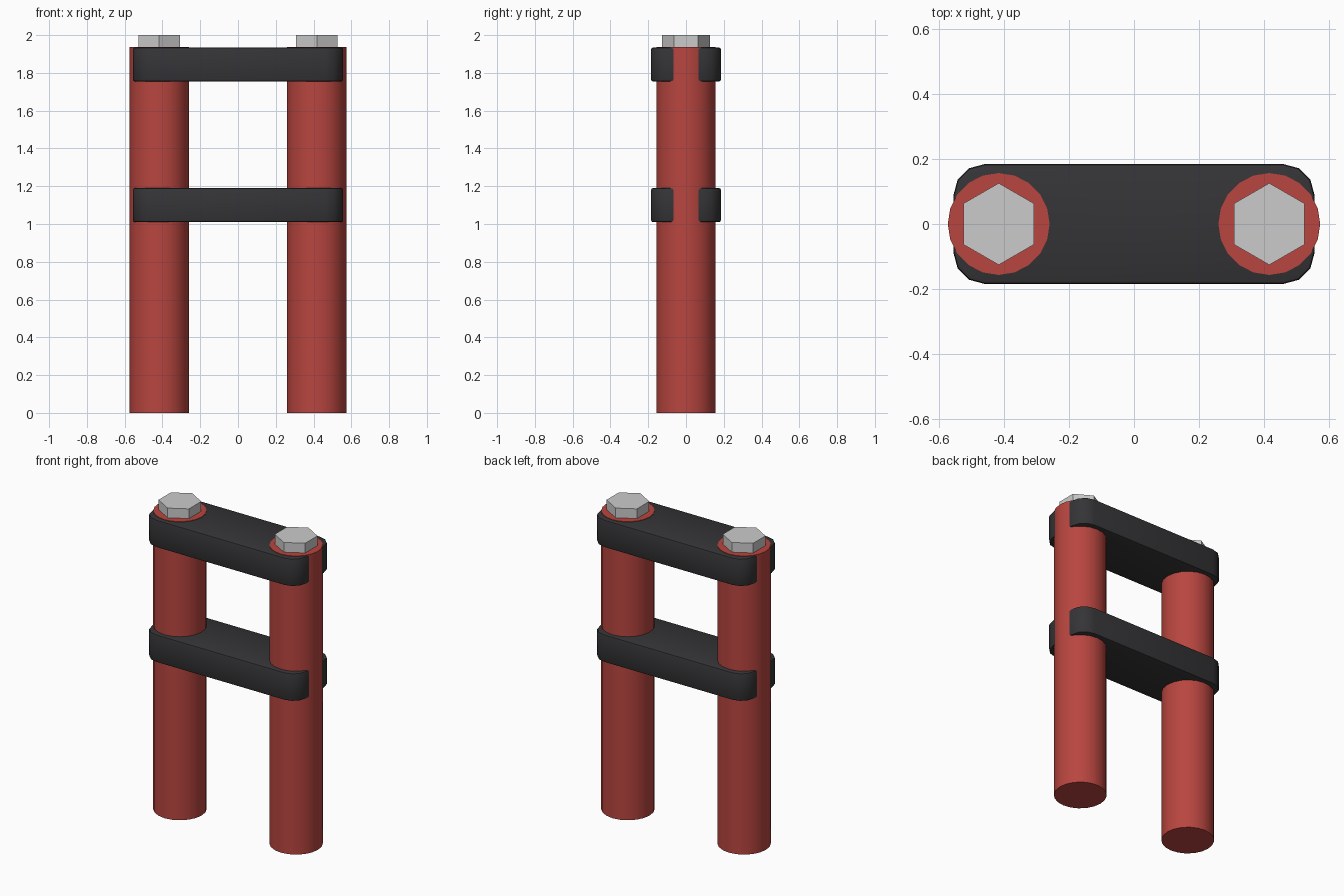
import bpy, bmesh, math

if "Cube" in bpy.data.objects:
    bpy.data.objects.remove(bpy.data.objects["Cube"])

POST_X = 0.417


def material(name, color):
    m = bpy.data.materials.new(name)
    m.diffuse_color = color
    m.use_nodes = True
    m.node_tree.nodes["Principled BSDF"].inputs["Base Color"].default_value = m.diffuse_color
    return m


red = material("red_paint", (0.48, 0.06, 0.05, 1))
black = material("black_rubber", (0.035, 0.035, 0.038, 1))


def smooth(obj, angle):
    bpy.ops.object.select_all(action='DESELECT')
    obj.select_set(True)
    bpy.context.view_layer.objects.active = obj
    bpy.ops.object.shade_smooth_by_angle(angle=math.radians(angle))


def prism(name, sides, radius, x, z0, z1, turn=0.0):
    bpy.ops.mesh.primitive_cylinder_add(vertices=sides, radius=radius, depth=z1 - z0,
                                        location=(x, 0, (z0 + z1) / 2), rotation=(0, 0, turn))
    obj = bpy.context.object
    obj.name = name
    return obj


def crossbar(name, z0, z1, half_x=0.557, half_y=0.185, r=0.098, steps=3):
    # Rounded rectangle outline, extruded upward
    bm = bmesh.new()
    verts = []
    for quarter, (sx, sy) in enumerate([(1, 1), (-1, 1), (-1, -1), (1, -1)]):
        for i in range(steps + 1):
            a = (quarter + i / steps) * math.pi / 2
            verts.append(bm.verts.new((sx * (half_x - r) + r * math.cos(a),
                                       sy * (half_y - r) + r * math.sin(a), z0)))
    base = bm.faces.new(verts)
    top = bmesh.ops.extrude_face_region(bm, geom=[base], use_keep_orig=True)
    bmesh.ops.translate(bm, vec=(0, 0, z1 - z0),
                        verts=[v for v in top["geom"] if isinstance(v, bmesh.types.BMVert)])
    # Soft rims at the top and bottom
    rims = [e for e in bm.edges if abs(e.verts[0].co.z - e.verts[1].co.z) < 1e-5]
    bmesh.ops.bevel(bm, geom=rims, offset=0.01, segments=2, profile=0.5, affect='EDGES')
    bmesh.ops.recalc_face_normals(bm, faces=bm.faces)
    mesh = bpy.data.meshes.new(name)
    bm.to_mesh(mesh)
    bm.free()
    obj = bpy.data.objects.new(name, mesh)
    bpy.context.collection.objects.link(obj)
    obj.data.materials.append(black)
    smooth(obj, 35)


# Round posts with hexagonal bolt heads
for side, x in (("left", -POST_X), ("right", POST_X)):
    post = prism(side + "_post", 20, 0.157, x, 0, 1.937)
    post.data.materials.append(red)
    smooth(post, 35)
    prism(side + "_bolt_head", 6, 0.126, x, 1.93, 2.0)

# Two crossbars clamping the posts
crossbar("upper_crossbar", 1.755, 1.934)
crossbar("lower_crossbar", 1.01, 1.19)
